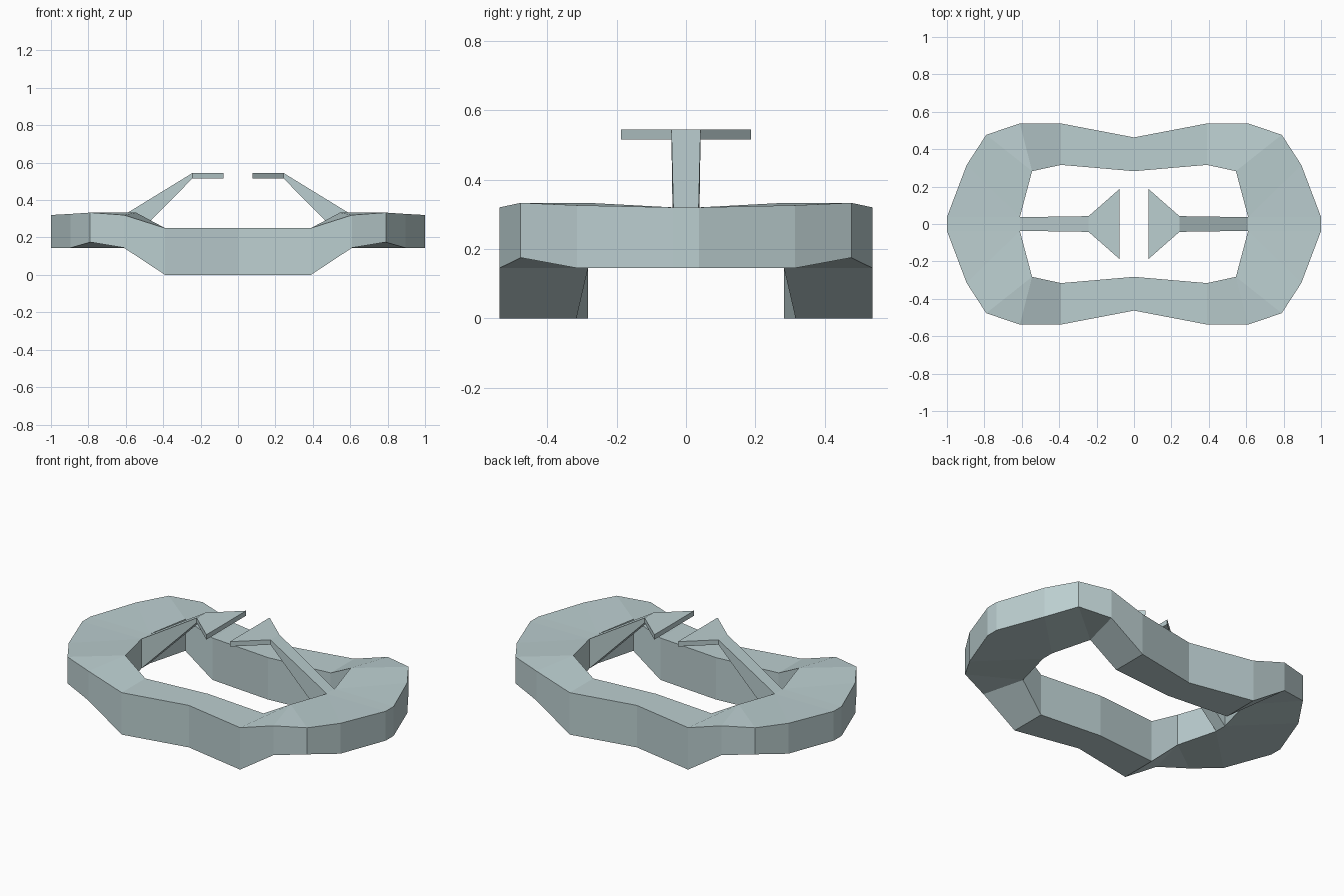
import bpy
import bmesh

if "Cube" in bpy.data.objects:
    bpy.data.objects.remove(bpy.data.objects["Cube"])

metal = bpy.data.materials.new("pale grey blue")
metal.diffuse_color = (0.50, 0.62, 0.63, 1)
metal.use_nodes = True
metal.node_tree.nodes["Principled BSDF"].inputs["Base Color"].default_value = metal.diffuse_color


def loft(name, sections, axes, cap_start=False):
    """Skin four-point sections into a tube, then mirror it."""
    bm = bmesh.new()
    rings = [[bm.verts.new(p) for p in s] for s in sections]
    for a, b in zip(rings, rings[1:]):
        for k in range(4):
            n = (k + 1) % 4
            bm.faces.new((a[k], a[n], b[n], b[k]))
    if cap_start:
        bm.faces.new(rings[0][::-1])
    # merge shared inner corners into triangles
    bmesh.ops.remove_doubles(bm, verts=bm.verts, dist=0.0005)
    me = bpy.data.meshes.new(name)
    bm.to_mesh(me)
    bm.free()
    me.materials.append(metal)
    ob = bpy.data.objects.new(name, me)
    bpy.context.collection.objects.link(ob)
    mod = ob.modifiers.new("mirror", 'MIRROR')
    mod.use_axis = axes
    mod.use_clip = True
    mod.merge_threshold = 0.001
    return ob


# Base ring, one quarter: outer (x, y, top, bottom), inner (x, y, top, bottom)
i2 = (0.545, 0.2825, 0.333, 0.145)
i3 = (0.61, 0.0375, 0.32, 0.145)
stations = [
    ((0, 0.463, 0.25, 0), (0, 0.2825, 0.25, 0)),
    ((0.39, 0.5375, 0.25, 0), (0.39, 0.316, 0.25, 0)),
    ((0.61, 0.5375, 0.32, 0.145), i2),
    ((0.79, 0.477, 0.333, 0.175), i2),
    ((0.895, 0.315, 0.326, 0.145), i3),
    ((1, 0.0375, 0.32, 0.145), i3),
    ((1, 0, 0.32, 0.145), (0.61, 0, 0.32, 0.145)),
]
loft("base_ring",
     [[(o[0], o[1], o[2]), (i[0], i[1], i[2]),
       (i[0], i[1], i[3]), (o[0], o[1], o[3])] for o, i in stations],
     (True, True, False))

# Rising arms with flared tip plates: x, half width, top, bottom
arm = [(0.077, 0.1875, 0.545, 0.516),
       (0.243, 0.042, 0.545, 0.516),
       (0.61, 0.0365, 0.32, 0.145)]
loft("support_arms",
     [[(x, w, t), (x, -w, t), (x, -w, b), (x, w, b)] for x, w, t, b in arm],
     (True, False, False), cap_start=True)
